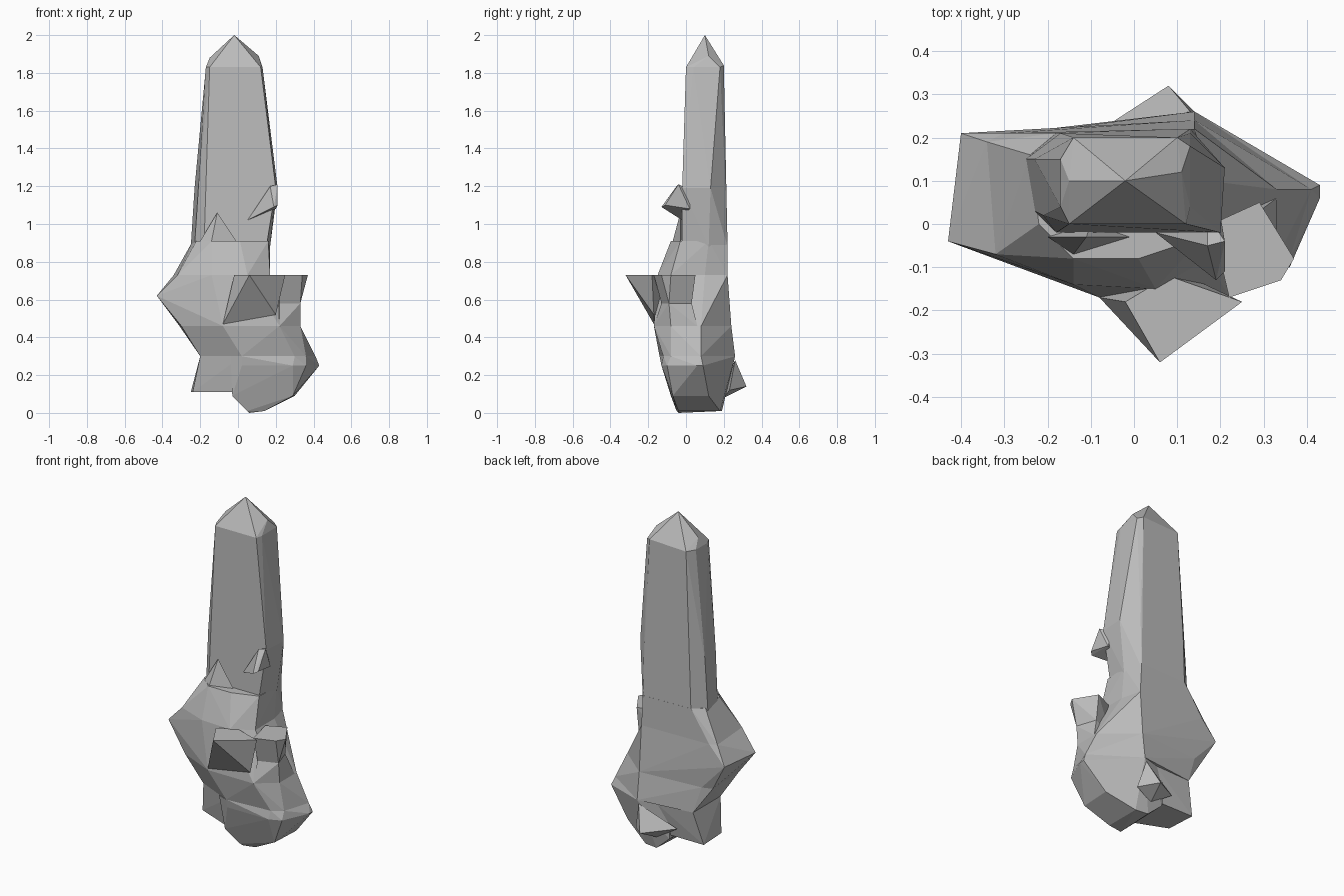
import bpy
import bmesh
from math import radians

UNIT = 0.01  # all part dimensions below are given in hundredths

default_cube = bpy.data.objects.get("Cube")
if default_cube:
    bpy.data.objects.remove(default_cube, do_unlink=True)


def make_material(name, colour):
    material = bpy.data.materials.new(name)
    material.use_nodes = True
    material.diffuse_color = colour
    material.node_tree.nodes["Principled BSDF"].inputs["Base Color"].default_value = colour
    return material


stone_grey = make_material("stone grey", (0.5, 0.5, 0.5, 1))


def at_height(z, outline):
    """Lift a flat outline to a height."""
    return [(x, y, z) for x, y in outline]


def faceted_stone(name, corners):
    """Wrap the corner points in a flat-sided convex solid."""
    mesh = bpy.data.meshes.new(name)
    bm = bmesh.new()
    for corner in corners:
        bm.verts.new([value * UNIT for value in corner])
    bmesh.ops.convex_hull(bm, input=bm.verts)
    loose = [vert for vert in bm.verts if not vert.link_faces]
    bmesh.ops.delete(bm, geom=loose, context="VERTS")
    bmesh.ops.dissolve_limit(bm, angle_limit=radians(2), verts=bm.verts, edges=bm.edges)
    bmesh.ops.recalc_face_normals(bm, faces=bm.faces)
    bm.to_mesh(mesh)
    bm.free()
    mesh.materials.append(stone_grey)
    stone = bpy.data.objects.new(name, mesh)
    bpy.context.collection.objects.link(stone)
    return stone


# Tall main crystal with a chisel-like point
crystal_foot = [(-25, 15), (-23, 3), (-18, -2), (15, -2), (17, 12), (13, 22), (-18, 21)]
crystal_waist = [(-23, 15), (-21, 2), (-16, -2), (20, -2), (21, 13), (13, 21), (-17, 21)]
crystal_shoulder = [(-17, 15), (-17, 4), (-15, 0), (12, 0), (13, 4), (13, 18), (-14, 20)]
faceted_stone(
    "main_crystal",
    at_height(88, crystal_foot)
    + at_height(119, crystal_waist)
    + at_height(183, crystal_shoulder)
    + [(-15, 10, 188), (11, 12, 189), (-2, 3, 187), (10, 20, 184), (-2, 10, 200)],
)

# Shared outlines where the stacked rock bands meet
collar_top = [(-24, 16), (-22, 0), (-14, -8), (1, -8), (16, -3), (17, 12), (13, 22), (-18, 21)]
collar_base = [(-34, 19), (-32, -7), (-14, -14), (5, -15), (17, -8), (17, 10), (14, 22), (-30, 21)]
waist_base = [(-31, 19), (-30, -7), (-8, -17), (22, -17), (33, -8), (33, 8), (14, 24), (-25, 21)]
belt_base = [(-20, 19), (-20, -4), (2, -14), (30, -12), (36, -8), (41, 8), (14, 26), (-20, 22)]

faceted_stone("collar_band", at_height(91, collar_top) + at_height(73, collar_base))

# Widest band, with a ridge out to the right side
side_ridge = [(-40, 21), (-43, -4)]
faceted_stone(
    "ridged_band",
    at_height(73, collar_base) + at_height(62, side_ridge) + at_height(46, waist_base),
)
faceted_stone("belt_band", at_height(46, waist_base) + at_height(30, belt_base))

# Base splits into a heavy keel and a stepped foot
keel_rim = [(-4, 21), (-4, -12)] + belt_base[2:7]
keel_bulge = [(43, 9), (43, 6), (36, -10), (29, -13), (2, -13)]
keel_sides = [(30, 12), (29, -7), (-3, -8), (-3, 20)]
keel_bottom = [(5, -5), (14, -4), (14, 18), (6, 19)]
faceted_stone(
    "base_keel",
    at_height(30, keel_rim)
    + at_height(25, keel_bulge)
    + at_height(9, keel_sides)
    + at_height(1, keel_bottom)
    + [(6, -4, 0)],
)
foot_top = [(-20, 22), (-20, -4), (2, -14), (4, 23)]
foot_bottom = [(-25, 19), (-24, 1), (-2, -8), (2, 19)]
faceted_stone("base_foot", at_height(30, foot_top) + at_height(11, foot_bottom))

# Flat-topped shards jutting from the front
faceted_stone(
    "front_spike",
    at_height(73, [(6, -32), (-2, -18), (25, -18), (8, -12)])
    + [(-8, -17, 47), (20, -17, 52), (8, -10, 50)],
)
shelf_top = [(22, -17), (34, -13), (37, -8), (29, 5), (18, 0)]
shelf_under = [(22, -13), (33, -9), (29, 3), (18, 0)]
faceted_stone("shelf_shard", at_height(73, shelf_top) + at_height(58, shelf_under))
shelf_root = [(22, -17), (33, -8), (33, 6), (14, 5)]
faceted_stone("shelf_support", at_height(58, shelf_under) + at_height(46, shelf_root))

# Small slivers on the crystal face
faceted_stone(
    "upper_sliver",
    [(5, -2, 102), (17, -5, 120), (21, -4, 121), (21, -11, 110), (19, -13, 109), (20, 2, 108), (17, 2, 118)],
)
faceted_stone(
    "lower_sliver",
    [(-20, -3, 91), (-11, -3, 106), (-14, -7, 91), (-1, -3, 91), (-10, 0, 92)],
)

# Wedge shard low on the back
faceted_stone(
    "back_shard",
    [(8, 32, 14), (-9, 21, 17), (17, 23, 12), (13, 26, 28), (5, 20, 8), (10, 28, 22)],
)
